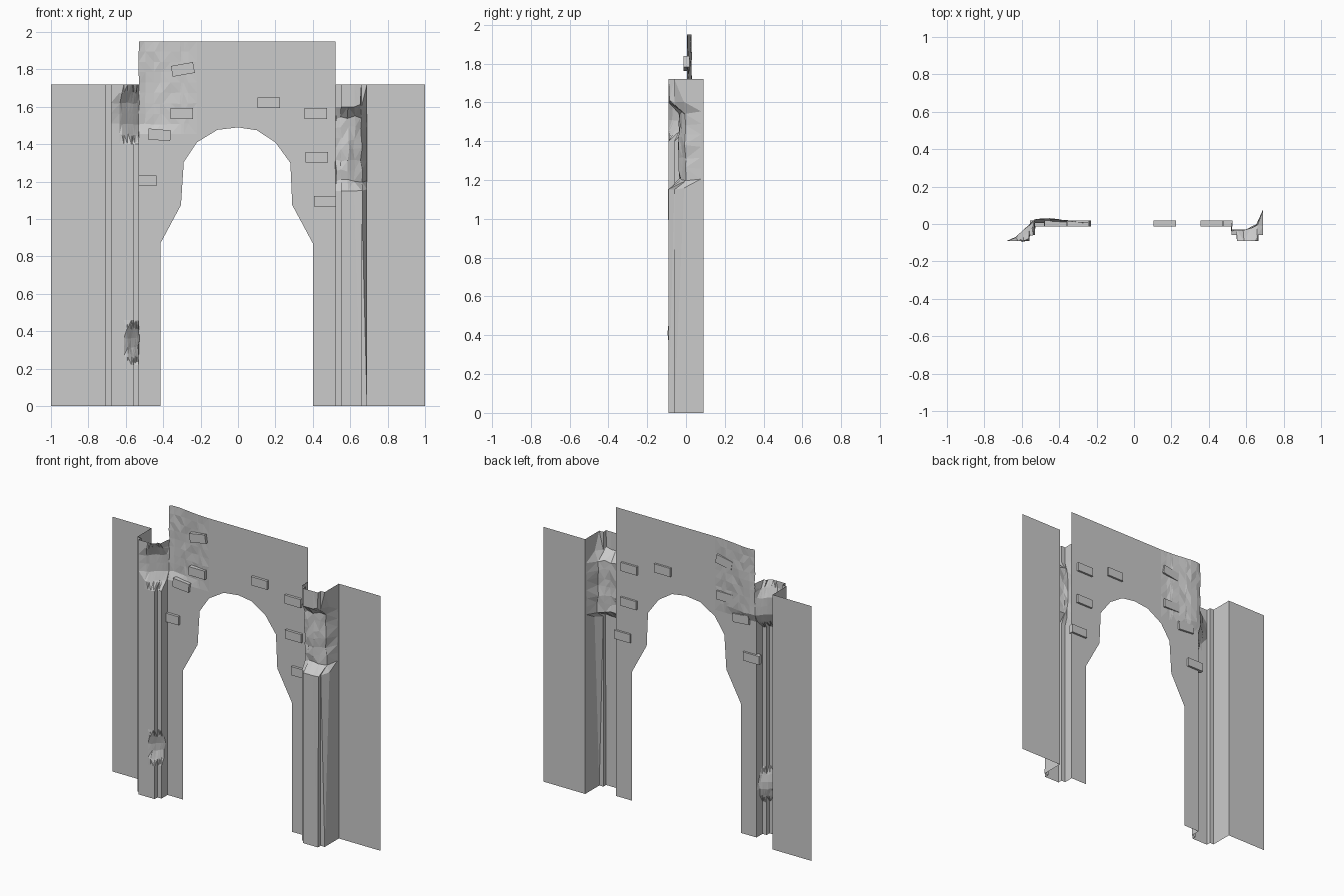
import bpy, bmesh, math
from mathutils import Vector, Matrix, noise

if "Cube" in bpy.data.objects:
    bpy.data.objects.remove(bpy.data.objects["Cube"])

WALL_Y = 0.005
WALL_TOP, SIDE_TOP = 1.95, 1.72


def steps(a, b, n):
    return [a + (b - a) * i / n for i in range(n + 1)]


# Damage height fields: how far back (y) the front surface is broken away
def upper_left(x, z):
    f = min(-0.085 + (x + 0.65) * 0.9, 0.028, 0.028 - (x + 0.45) * 0.12)
    f -= 1.2 * max(0, 1.48 - z)
    if x < -0.54:
        f -= 0.8 * max(0, z - 1.63)
    return f


def upper_right(x, z):
    f = -0.035 + 0.5 * max(0, x - 0.60) + 2.6 * max(0, x - 0.665)
    return f - 1.5 * max(0, abs(z - 1.375) - 0.17)


def lower_left(x, z):
    return -0.09 + (x + 0.6) - 0.8 * max(0, abs(z - 0.34) - 0.06)


# field, x range, z range, cuts in x and z, roughness
DENTS = [
    (upper_left, (-0.68, -0.22), (1.40, 1.95), 10, 10, 0.006),
    (upper_right, (0.52, 0.69), (1.15, 1.60), 5, 8, 0.013),
    (lower_left, (-0.61, -0.53), (0.22, 0.46), 4, 5, 0.010),
]


def break_surface(bm, dents):
    for field, xr, zr, nx, nz, rough in dents:
        cuts = [(Vector((x, 0, 0)), Vector((1, 0, 0))) for x in steps(*xr, nx)]
        cuts += [(Vector((0, 0, z)), Vector((0, 0, 1))) for z in steps(*zr, nz)]
        for co, no in cuts:
            bmesh.ops.bisect_plane(bm, geom=bm.verts[:] + bm.edges[:] + bm.faces[:],
                                   plane_co=co, plane_no=no, dist=1e-5)
        for v in bm.verts:
            x, y, z = v.co
            if not (xr[0] - 1e-4 <= x <= xr[1] + 1e-4 and zr[0] - 1e-4 <= z <= zr[1] + 1e-4):
                continue
            depth = field(x, z)
            if y < depth:
                n = noise.noise_vector(Vector((x * 31.7, 3.3, z * 27.1)))
                v.co.y = min(depth + n.y * rough, 0.09)
                v.co.x += n.x * rough if x < 0.68 else 0
                if z < SIDE_TOP - 0.02:
                    v.co.z += n.z * rough * 1.5
    bmesh.ops.remove_doubles(bm, verts=bm.verts[:], dist=1e-4)
    bmesh.ops.triangulate(bm, faces=bm.faces[:])
    bmesh.ops.dissolve_limit(bm, angle_limit=math.radians(0.5),
                             verts=bm.verts[:], edges=bm.edges[:])


def finish(name, bm):
    me = bpy.data.meshes.new(name)
    bm.to_mesh(me)
    bm.free()
    ob = bpy.data.objects.new(name, me)
    bpy.context.collection.objects.link(ob)
    return ob


# Side pilasters: open stepped profile running back into the flat wing wall
def pilaster(name, inner, side, dents):
    prof = [(0, WALL_Y), (0, -0.06), (0.03, -0.06), (0.03, -0.09), (0.14, -0.09),
            (0.14, -0.06), (0.17, -0.06), (0.17, 0.09), (1 - inner, 0.09)]
    if side < 0:
        prof[5:8] = [(0.15, -0.09), (0.15, -0.06), (0.18, -0.06), (0.18, 0.09)]
        prof[4] = (0.09, -0.09)
    bm = bmesh.new()
    pts = [(side * (inner + d), y) for d, y in prof]
    low = [bm.verts.new((x, y, 0)) for x, y in pts]
    high = [bm.verts.new((x, y, SIDE_TOP)) for x, y in pts]
    for i in range(len(pts) - 1):
        quad = [low[i], low[i + 1], high[i + 1], high[i]]
        bm.faces.new(quad[::-1] if side < 0 else quad)
    break_surface(bm, dents)
    finish(name, bm)


pilaster("left_pilaster_wall", 0.53, -1, [DENTS[0], DENTS[2]])
pilaster("right_pilaster_wall", 0.52, 1, [DENTS[1]])

# Arch wall: thin sheet built as columns above the opening, plus two piers
arch = [(-0.53, 0), (-0.415, 0), (-0.415, 0.87), (-0.305, 1.075), (-0.29, 1.305),
        (-0.22, 1.41), (-0.11, 1.477), (0, 1.49), (0.10, 1.475), (0.20, 1.41),
        (0.28, 1.30), (0.29, 1.075), (0.40, 0.87), (0.40, 0), (0.52, 0)]
bm = bmesh.new()
for (x0, z0), (x1, z1) in zip(arch, arch[1:]):
    if x1 > x0:
        bm.faces.new([bm.verts.new((x, WALL_Y, z)) for x, z in
                      ((x0, z0), (x1, z1), (x1, WALL_TOP), (x0, WALL_TOP))])
break_surface(bm, [DENTS[0]])
finish("arch_wall", bm)

# Loose bricks poking through the arch wall: x, z, tilt in degrees
bricks = [(-0.295, 1.80, 10), (-0.30, 1.565, 0), (-0.42, 1.45, -5), (-0.497, 1.205, 0),
          (0.165, 1.622, 0), (0.415, 1.565, 0), (0.42, 1.33, 0), (0.466, 1.095, 0)]
for i, (x, z, tilt) in enumerate(bricks):
    bm = bmesh.new()
    bmesh.ops.create_cube(bm, size=1, matrix=Matrix.Translation((x, 0.003, z))
                          @ Matrix.Rotation(math.radians(-tilt), 4, 'Y')
                          @ Matrix.Diagonal((0.12, 0.031, 0.058, 1)))
    finish(f"brick_{i + 1}", bm)
